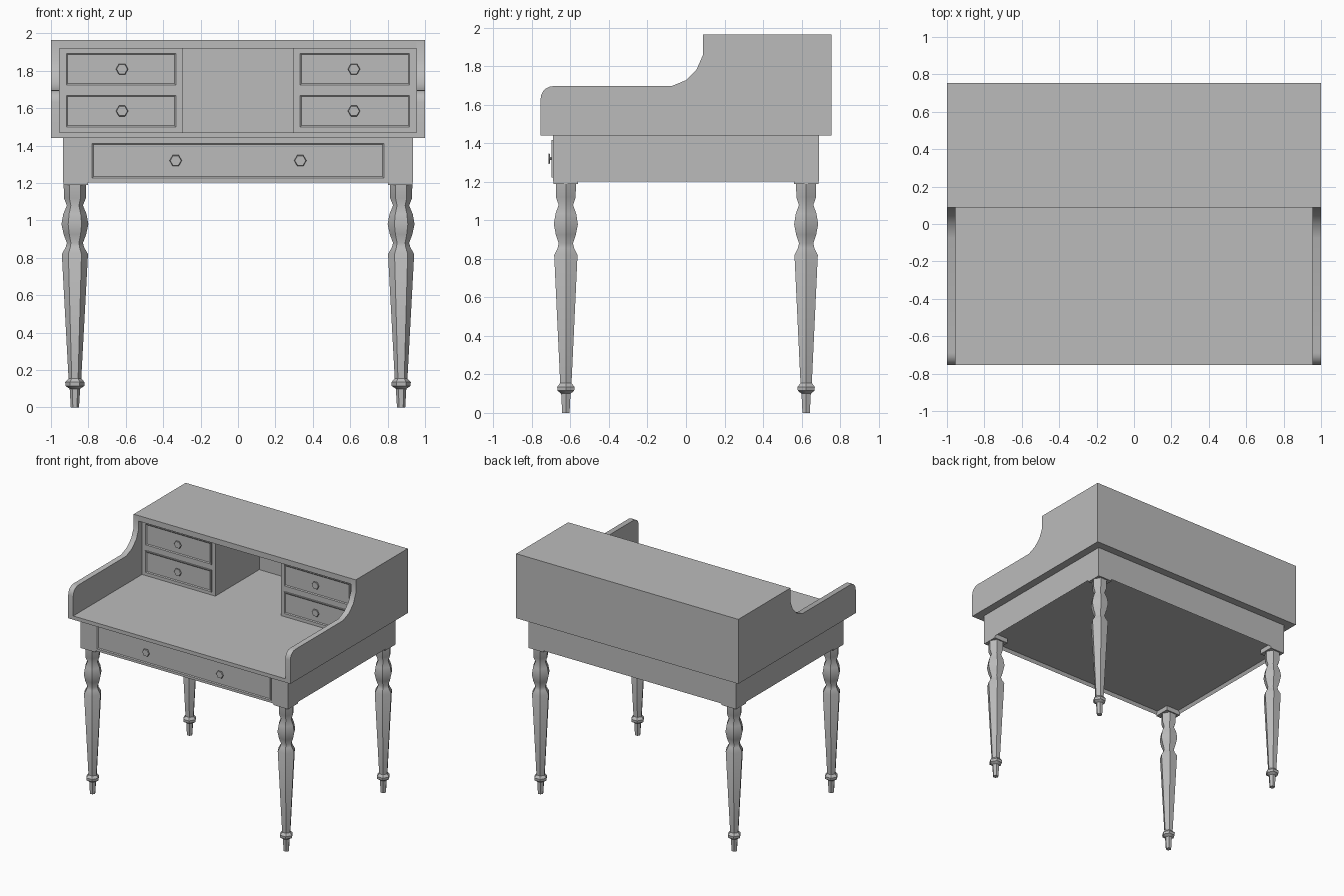
import bpy, bmesh, math
from mathutils import Vector, Matrix

old = bpy.data.objects.get("Cube")
if old:
    bpy.data.objects.remove(old, do_unlink=True)

grey = bpy.data.materials.new("plain_grey")
grey.use_nodes = True
COLOUR = (0.5, 0.5, 0.5, 1)
grey.diffuse_color = COLOUR
grey.node_tree.nodes["Principled BSDF"].inputs["Base Color"].default_value = COLOUR


def finish(name, bm, smooth=False):
    bmesh.ops.recalc_face_normals(bm, faces=bm.faces[:])
    mesh = bpy.data.meshes.new(name)
    bm.to_mesh(mesh)
    bm.free()
    mesh.materials.append(grey)
    ob = bpy.data.objects.new(name, mesh)
    bpy.context.collection.objects.link(ob)
    if smooth:
        bpy.ops.object.select_all(action='DESELECT')
        ob.select_set(True)
        bpy.context.view_layer.objects.active = ob
        bpy.ops.object.shade_smooth_by_angle(angle=math.radians(40))
    return ob


def box_mesh(x, y, z):
    bm = bmesh.new()
    bmesh.ops.create_cube(bm, size=1)
    for v in bm.verts:
        v.co = [lo + (c + 0.5) * (hi - lo) for c, (lo, hi) in zip(v.co, (x, y, z))]
    bm.normal_update()
    return bm


def box(name, x, y, z):
    return finish(name, box_mesh(x, y, z))


def facing(bm, direction):
    return max(bm.faces, key=lambda f: f.normal.dot(Vector(direction)))


def lathe(name, profile, sides, matrix, smooth=True):
    bm = bmesh.new()
    verts = [bm.verts.new((r, 0, h)) for r, h in profile]
    edges = [bm.edges.new(pair) for pair in zip(verts, verts[1:])]
    bmesh.ops.spin(bm, geom=verts + edges, cent=(0, 0, 0), axis=(0, 0, 1),
                   angle=math.tau, steps=sides)
    bmesh.ops.remove_doubles(bm, verts=bm.verts[:], dist=0.0005)
    bm.transform(matrix)
    return finish(name, bm, smooth)


def drawer(name, x, z, y, knobs):
    """Raised drawer front with a moulded border and hexagonal knobs."""
    bm = box_mesh(x, (y - 0.008, y + 0.01), z)
    front = facing(bm, (0, -1, 0))
    bmesh.ops.inset_region(bm, faces=[front], thickness=0.008)
    bmesh.ops.inset_region(bm, faces=[front], thickness=0.01, depth=-0.006)
    finish(name, bm)
    knob = [(0, 0), (0.009, 0), (0.009, 0.016), (0.033, 0.018), (0.029, 0.025), (0, 0.025)]
    for i, kx in enumerate(knobs):
        place = Matrix.Translation((kx, y, sum(z) / 2)) @ Matrix.Rotation(math.pi / 2, 4, 'X')
        lathe(f"{name}_knob_{i + 1}", knob, 6, place)


# Turned legs and the corner blocks above them
LEG = [(0, 0), (0.022, 0), (0.028, 0.1), (0.05, 0.115), (0.052, 0.135), (0.034, 0.155),
       (0.07, 0.82), (0.05, 0.855), (0.043, 0.88), (0.06, 0.925), (0.072, 0.98),
       (0.062, 1.035), (0.043, 1.08), (0.059, 1.12), (0.06, 1.2), (0, 1.2)]
for side, sx in (("left", 1), ("right", -1)):
    for end, sy in (("front", -1), ("back", 1)):
        lathe(f"{end}_{side}_leg", LEG, 6, Matrix.Translation((sx * 0.872, sy * 0.624, 0)))
        box(f"{end}_{side}_corner_block", sorted((sx * 0.803, sx * 0.934)),
            sorted((sy * 0.562, sy * 0.689)), (1.19, 1.3))

# Apron with a shallow recess underneath
apron = box_mesh((-0.935, 0.935), (-0.69, 0.69), (1.203, 1.44))
base = facing(apron, (0, 0, -1))
bmesh.ops.inset_region(apron, faces=[base], thickness=0.02)
bmesh.ops.translate(apron, verts=base.verts[:], vec=(0, 0, 0.025))
finish("apron", apron)
drawer("wide_drawer", (-0.785, 0.785), (1.222, 1.418), -0.69, (-0.333, 0.333))

# Writing surface, back and roof of the upper cabinet
box("desk_top", (-0.955, 0.955), (-0.755, 0.755), (1.44, 1.47))
box("cabinet_back", (-0.955, 0.955), (0.695, 0.755), (1.47, 1.92))
box("cabinet_roof", (-0.955, 0.955), (0.087, 0.755), (1.92, 1.965))

# Side panels: rounded front corner, low arm and a concave sweep up to the roof
corner = [(-0.69 - 0.065 * math.cos(a), 1.632 + 0.065 * math.sin(a))
          for a in (math.radians(d) for d in range(0, 91, 18))]
outline = [(-0.755, 1.44)] + corner + [
    (-0.075, 1.697), (0, 1.728), (0.055, 1.783), (0.087, 1.857),
    (0.087, 1.965), (0.755, 1.965), (0.755, 1.44)]
for side, x in (("left", 0.955), ("right", -1)):
    bm = bmesh.new()
    face = bm.faces.new([bm.verts.new((x, y, z)) for y, z in outline])
    swept = bmesh.ops.extrude_face_region(bm, geom=[face])["geom"]
    bmesh.ops.translate(bm, vec=(0.045, 0, 0),
                        verts=[g for g in swept if isinstance(g, bmesh.types.BMVert)])
    finish(f"{side}_side_panel", bm, smooth=True)

# Two stacks of small drawers flanking the open bay
for side, sx in (("left", 1), ("right", -1)):
    box(f"{side}_drawer_case", sorted((sx * 0.295, sx * 0.955)), (0.13, 0.7), (1.47, 1.92))
    for level, z in (("upper", (1.719, 1.899)), ("lower", (1.495, 1.675))):
        drawer(f"{side}_{level}_drawer", sorted((sx * 0.327, sx * 0.923)), z, 0.13,
               (sx * 0.62,))
